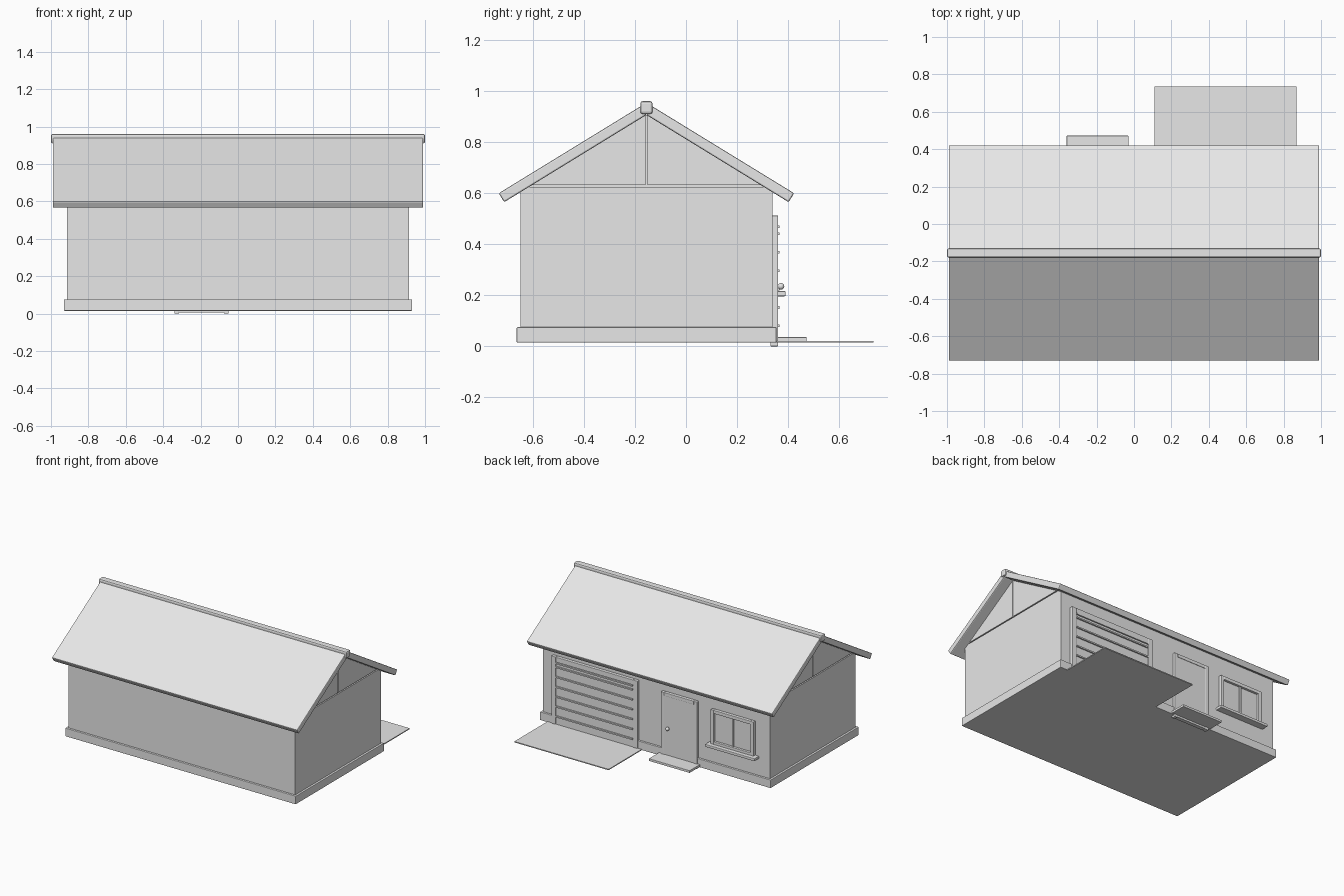
import bpy
import bmesh
import math

cube = bpy.data.objects.get("Cube")
if cube:
    bpy.data.objects.remove(cube, do_unlink=True)

grey = bpy.data.materials.new("light grey")
grey.use_nodes = True
COLOUR = (0.8, 0.8, 0.8, 1)
grey.diffuse_color = COLOUR
grey.node_tree.nodes["Principled BSDF"].inputs["Base Color"].default_value = COLOUR

RIDGE_Y = -0.155      # roof centre line
APEX = 0.906          # underside of the roof at the ridge
SLOPE = 0.613
WALL = 0.339          # y of the wall with the doors


def finish(name, bm, bevel=0.0):
    bmesh.ops.recalc_face_normals(bm, faces=bm.faces)
    mesh = bpy.data.meshes.new(name)
    bm.to_mesh(mesh)
    bm.free()
    mesh.materials.append(grey)
    ob = bpy.data.objects.new(name, mesh)
    bpy.context.collection.objects.link(ob)
    if bevel:
        mod = ob.modifiers.new("soft edges", 'BEVEL')
        mod.width = bevel
        mod.segments = 2
    return ob


def add_box(bm, x, y, z):
    """Add a box spanning the given (low, high) ranges."""
    verts = bmesh.ops.create_cube(bm, size=1)["verts"]
    for v in verts:
        for i, (lo, hi) in enumerate((x, y, z)):
            v.co[i] = (lo + hi) / 2 + v.co[i] * (hi - lo)


def box(name, x, y, z, bevel=0.0):
    bm = bmesh.new()
    add_box(bm, x, y, z)
    return finish(name, bm, bevel)


def extrude_x(name, profile, x0, x1, bevel=0.0):
    """Extrude a (y, z) outline along x."""
    bm = bmesh.new()
    face = bm.faces.new([bm.verts.new((x0, y, z)) for y, z in profile])
    new = bmesh.ops.extrude_face_region(bm, geom=[face])["geom"]
    moved = [g for g in new if isinstance(g, bmesh.types.BMVert)]
    bmesh.ops.translate(bm, verts=moved, vec=(x1 - x0, 0, 0))
    return finish(name, bm, bevel)


def frame(name, x, z, width, y, sill=False, bevel=0.003):
    """Posts and a lintel around an opening, with an optional bottom rail."""
    bm = bmesh.new()
    add_box(bm, (x[0], x[0] + width), y, z)
    add_box(bm, (x[1] - width, x[1]), y, z)
    inner = (x[0] + width, x[1] - width)
    add_box(bm, inner, y, (z[1] - width, z[1]))
    if sill:
        add_box(bm, inner, y, (z[0], z[0] + width))
    return finish(name, bm, bevel)


def underside(y):
    return APEX - SLOPE * abs(y - RIDGE_Y)


# Foundation and walls
box("foundation", (-0.93, 0.93), (-0.663, 0.354), (0.015, 0.075), 0.003)
front, back, top = -0.648, WALL, 0.623
reach = (APEX - top) / SLOPE
extrude_x("walls", [(front, 0.02), (back, 0.02), (back, underside(back)),
                    (RIDGE_Y + reach, top), (RIDGE_Y - reach, top),
                    (front, underside(front))], -0.915, 0.915)

# Gables: a recessed core with two panels at each end
extrude_x("gable_core", [(RIDGE_Y - reach, top), (RIDGE_Y + reach, top),
                         (RIDGE_Y, APEX)], -0.905, 0.905)
low = top + 0.008
for end, side_x in (("left", 1), ("right", -1)):
    for half, s in (("back", 1), ("front", -1)):
        inner = RIDGE_Y + s * 0.004
        outer = RIDGE_Y + s * (APEX - low) / SLOPE
        extrude_x(f"gable_panel_{end}_{half}",
                  [(inner, low), (outer, low), (inner, underside(inner))],
                  side_x * 0.9, side_x * 0.915)

# Roof slopes and ridge cap
angle = math.atan(SLOPE)
thick = 0.041
ny, nz = math.sin(angle) * thick, math.cos(angle) * thick
for label, s in (("back", 1), ("front", -1)):
    eave = RIDGE_Y + s * 0.557
    extrude_x(f"roof_{label}",
              [(RIDGE_Y, APEX), (eave, underside(eave)),
               (eave + s * ny, underside(eave) + nz),
               (RIDGE_Y, APEX + thick / math.cos(angle))],
              -0.99, 0.99, 0.006)
box("ridge_cap", (-1, 1), (RIDGE_Y - 0.024, RIDGE_Y + 0.024), (0.91, 0.96), 0.009)

# Garage door with ribs, and the driveway
frame("garage_frame", (0.14, 0.835), (0.02, 0.512), 0.036, (0.33, 0.361))
box("garage_door", (0.176, 0.799), (0.33, 0.356), (0.02, 0.476))
ribs = bmesh.new()
for i in range(6):
    z = 0.08 + i * 0.072
    add_box(ribs, (0.18, 0.795), (0.35, 0.366), (z - 0.005, z + 0.005))
add_box(ribs, (0.18, 0.795), (0.35, 0.366), (0.464, 0.474))
finish("garage_ribs", ribs)
box("driveway", (0.11, 0.87), (0.34, 0.735), (0.014, 0.021))

# Entrance door, knob and step
frame("door_frame", (-0.34, -0.05), (0.0, 0.488), 0.025, (0.33, 0.361))
box("entrance_door", (-0.315, -0.075), (0.33, 0.358), (0.005, 0.463))
bm = bmesh.new()
bmesh.ops.create_uvsphere(bm, u_segments=16, v_segments=10, radius=0.013)
bmesh.ops.translate(bm, verts=bm.verts, vec=(-0.11, 0.372, 0.235))
for f in bm.faces:
    f.smooth = True
finish("door_knob", bm)
box("door_step", (-0.36, -0.03), (0.335, 0.472), (0.019, 0.036), 0.002)

# Window with centre bar and sill
frame("window_frame", (-0.797, -0.45), (0.21, 0.465), 0.025, (0.33, 0.361), sill=True)
box("window_glass", (-0.772, -0.475), (0.33, 0.344), (0.235, 0.44))
box("window_bar", (-0.63, -0.617), (0.33, 0.352), (0.235, 0.44))
box("window_sill", (-0.825, -0.425), (0.335, 0.39), (0.196, 0.216), 0.004)
